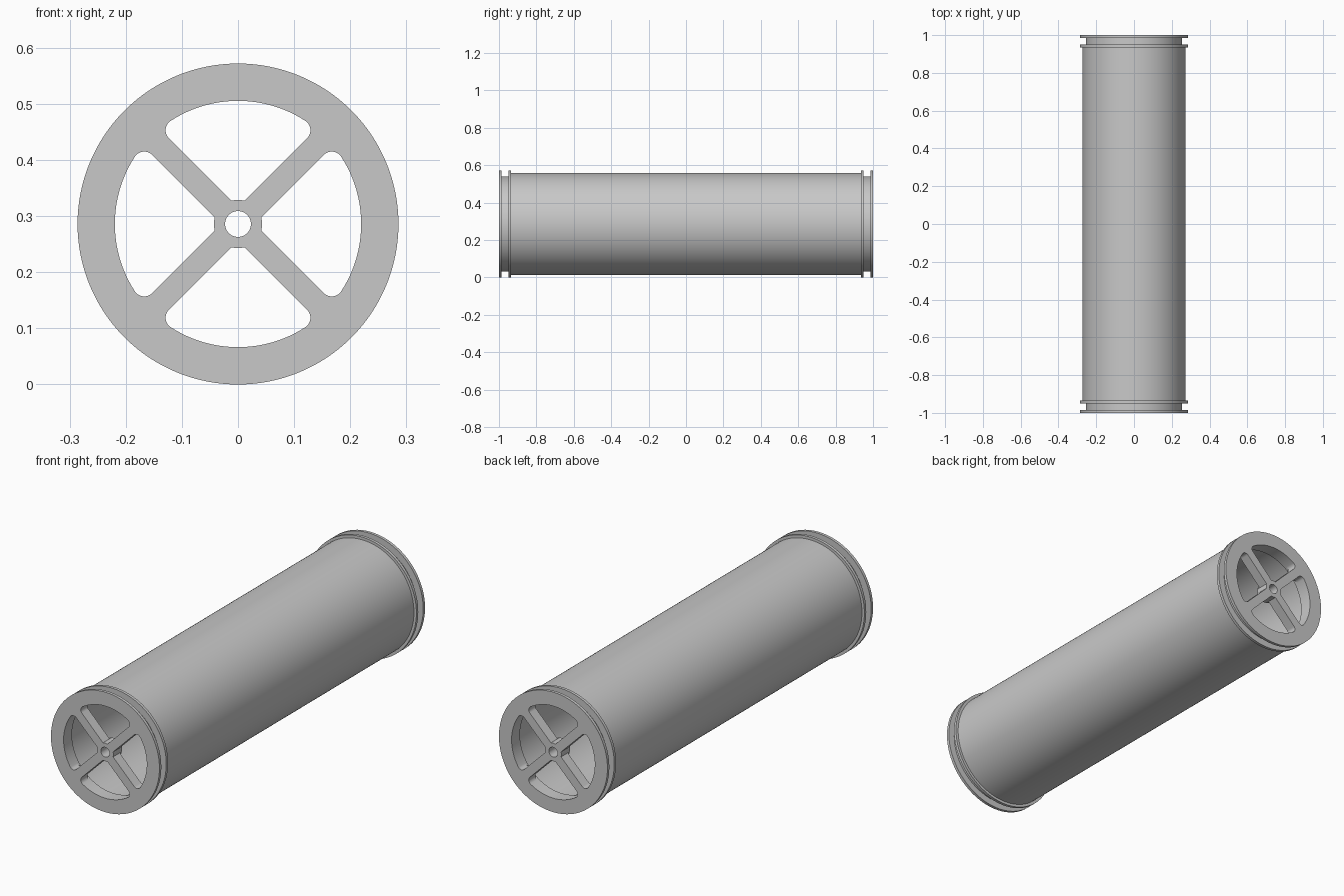
import bpy, bmesh
from math import sin, cos, asin, radians, pi
from mathutils import Matrix, Vector

R, CENTRE = 0.286, 0.286          # flange radius, axis height
BORE, HUB, HOLE = 0.2195, 0.043, 0.023
SPOKE, FILLET = 0.021, 0.02       # half spoke width, corner radius

cube = bpy.data.objects.get("Cube")
if cube:
    bpy.data.objects.remove(cube, do_unlink=True)

grey = bpy.data.materials.new("plain grey")
grey.use_nodes = True
grey.diffuse_color = (0.58, 0.58, 0.58, 1)
grey.node_tree.nodes["Principled BSDF"].inputs["Base Color"].default_value = (0.58, 0.58, 0.58, 1)


def make_object(name, bm):
    bmesh.ops.recalc_face_normals(bm, faces=bm.faces)
    mesh = bpy.data.meshes.new(name)
    bm.to_mesh(mesh)
    bm.free()
    mesh.materials.append(grey)
    obj = bpy.data.objects.new(name, mesh)
    obj.location.z = CENTRE
    bpy.context.collection.objects.link(obj)
    return obj


def activate(obj):
    bpy.ops.object.select_all(action='DESELECT')
    obj.select_set(True)
    bpy.context.view_layer.objects.active = obj


def lathe(name, profile, steps=128):
    """Turn a closed (radius, y) profile around the y axis."""
    bm = bmesh.new()
    verts = [bm.verts.new((r, y, 0)) for r, y in profile]
    edges = [bm.edges.new((v, verts[i - 1])) for i, v in enumerate(verts)]
    bmesh.ops.spin(bm, geom=verts + edges, cent=(0, 0, 0), axis=(0, 1, 0),
                   angle=2 * pi, steps=steps)
    bmesh.ops.remove_doubles(bm, verts=bm.verts, dist=1e-5)
    return make_object(name, bm)


def arc(radius, start, end, count, cx=0, cz=0):
    angles = [start + (end - start) * i / count for i in range(count + 1)]
    return [(cx + radius * sin(a), cz + radius * cos(a)) for a in angles]


def opening_outline():
    """Rounded opening between two spokes, symmetric about the z axis."""
    quarter = pi / 4
    hub_end = quarter - asin(SPOKE / HUB)
    turn = quarter - asin((SPOKE + FILLET) / (BORE - FILLET))
    cx, cz = (BORE - FILLET) * sin(turn), (BORE - FILLET) * cos(turn)
    half = arc(HUB, 0, hub_end, 4)[1:]
    half += arc(FILLET, 3 * quarter, turn, 10, cx, cz)
    half += arc(BORE, turn, 0, 12)[1:]
    return half + [(-x, z) for x, z in reversed(half[:-1])] + [(0, HUB)]


def opening_cutter(y):
    bm = bmesh.new()
    for k in range(4):
        turn = Matrix.Rotation(k * pi / 2, 3, 'Y')
        face = bm.faces.new([bm.verts.new(turn @ Vector((x, y - 0.1, z)))
                             for x, z in opening_outline()])
        grown = bmesh.ops.extrude_face_region(bm, geom=[face])["geom"]
        bmesh.ops.translate(bm, vec=(0, 0.2, 0),
                            verts=[g for g in grown if isinstance(g, bmesh.types.BMVert)])
    return make_object("opening_cutter", bm)


def end_cap(name, side):
    # Grooved rim, spoked web and longer hub as one turned profile
    profile = [(HOLE, 0), (R, 0), (R, 0.014), (0.254, 0.014), (0.254, 0.051),
               (R, 0.051), (R, 0.065), (0.221, 0.065), (0.221, 0.05),
               (HUB + 0.001, 0.05), (HUB + 0.001, 0.065), (HOLE, 0.065)]
    cap = lathe(name, [(r, side * (1 - d)) for r, d in profile])
    # Four openings leave the diagonal spokes
    cutter = opening_cutter(side)
    cutter.hide_render = True
    mod = cap.modifiers.new("openings", 'BOOLEAN')
    mod.operation, mod.solver, mod.object = 'DIFFERENCE', 'EXACT', cutter
    activate(cap)
    bpy.ops.object.modifier_apply(modifier=mod.name)
    bpy.data.objects.remove(cutter, do_unlink=True)
    return cap


# Long hollow drum between the two caps
drum = lathe("drum_tube", [(0.273, -0.935), (0.273, 0.935), (0.25, 0.935), (0.25, -0.935)])
parts = [drum, end_cap("front_cap", -1), end_cap("back_cap", 1)]

for part in parts:
    activate(part)
    bpy.ops.object.shade_smooth_by_angle(angle=radians(30))
